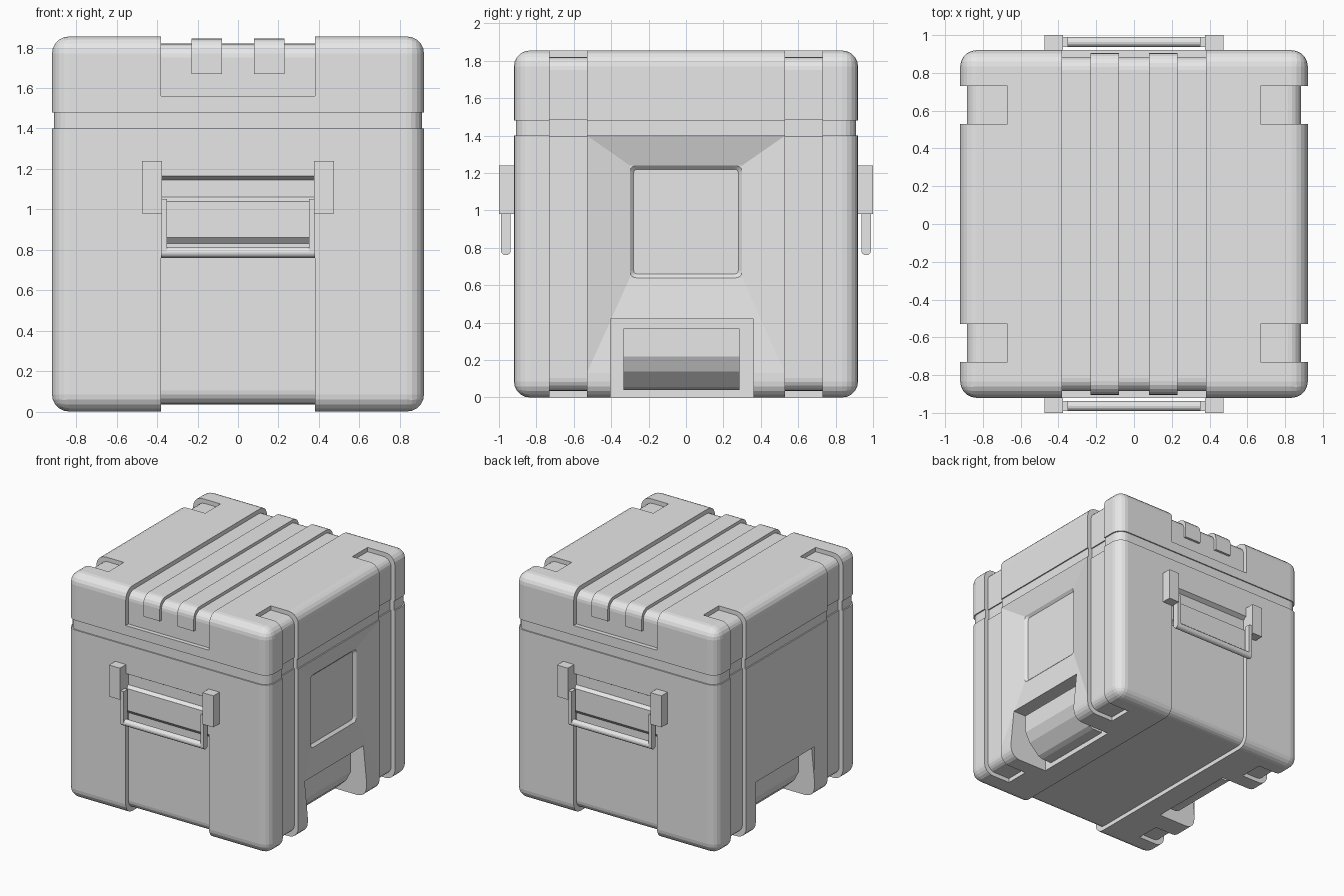
import bpy, bmesh, math
from mathutils import Matrix, Vector

if "Cube" in bpy.data.objects:
    bpy.data.objects.remove(bpy.data.objects["Cube"])

grey = bpy.data.materials.new("light grey plastic")
grey.diffuse_color = (0.8, 0.8, 0.8, 1)
grey.use_nodes = True
grey.node_tree.nodes["Principled BSDF"].inputs["Base Color"].default_value = grey.diffuse_color


def finish(name, bm, turn=0):
    bmesh.ops.recalc_face_normals(bm, faces=bm.faces)
    bm.transform(Matrix.Rotation(math.pi * turn, 4, 'Z'))
    me = bpy.data.meshes.new(name)
    bm.to_mesh(me)
    bm.free()
    me.materials.append(grey)
    ob = bpy.data.objects.new(name, me)
    bpy.context.collection.objects.link(ob)
    return ob


def loft(name, ring_a, ring_b, turn=0):
    """Closed solid between two matching rings of points."""
    bm = bmesh.new()
    a = [bm.verts.new(p) for p in ring_a]
    b = [bm.verts.new(p) for p in ring_b]
    bm.faces.new(a)
    bm.faces.new(b[::-1])
    n = len(a)
    for i in range(n):
        j = (i + 1) % n
        bm.faces.new((a[i], b[i], b[j], a[j]))
    return finish(name, bm, turn)


def prism(name, pts, axis, lo, hi, turn=0):
    """Extrude a (y,z) profile along x, or an (x,z) profile along y."""
    put = (lambda t, p: (t, p[0], p[1])) if axis == 'x' else (lambda t, p: (p[0], t, p[1]))
    return loft(name, [put(lo, p) for p in pts], [put(hi, p) for p in pts], turn)


def rbox(name, lo, hi, r=0, pick=lambda d, m: True, turn=0):
    """Box with rounded edges where pick(direction, midpoint) is true."""
    bm = bmesh.new()
    bmesh.ops.create_cube(bm, size=1)
    lo, hi = Vector(lo), Vector(hi)
    for v in bm.verts:
        v.co = Vector([lo[i] if v.co[i] < 0 else hi[i] for i in range(3)])
    if r:
        es = []
        for e in bm.edges:
            d = e.verts[1].co - e.verts[0].co
            m = (e.verts[0].co + e.verts[1].co) / 2
            if pick([abs(c) > 1e-4 for c in d], m):
                es.append(e)
        bmesh.ops.bevel(bm, geom=es, offset=r, segments=5, profile=0.5, affect='EDGES')
    return finish(name, bm, turn)


def cut(ob, cutters):
    for c in cutters:
        m = ob.modifiers.new("cut", 'BOOLEAN')
        m.operation, m.solver, m.object = 'DIFFERENCE', 'EXACT', c
    bpy.context.view_layer.update()
    dg = bpy.context.evaluated_depsgraph_get()
    me = bpy.data.meshes.new_from_object(ob.evaluated_get(dg))
    ob.modifiers.clear()
    ob.data = me


def rrect(x, h, cz, r):
    """Rounded square ring in the plane x = constant."""
    pts = []
    for k in range(4):
        a0 = k * math.pi / 2
        cy = (h - r) * (1 if k in (0, 3) else -1)
        dz = (h - r) * (1 if k in (0, 1) else -1)
        for i in range(4):
            a = a0 + i * math.pi / 6
            pts.append((x, cy + r * math.cos(a), cz + dz + r * math.sin(a)))
    return pts


# main bodies: outer shells, with smaller cores that form the channel floors
not_top = lambda z: (lambda d, m: d[2] or m.z < z)
not_low = lambda z: (lambda d, m: d[2] or m.z > z)
upright = lambda d, m: d[2]
S, C = 0.92, 0.885
body = rbox("body_shell", (-S, -S, 0), (S, S, 1.40), 0.085, not_top(0.3))
lid = rbox("lid_shell", (-S, -S, 1.48), (S, S, 1.855), 0.085, not_low(1.7))
neck = rbox("seam_band", (-0.91, -0.91, 1.39), (0.91, 0.91, 1.49), 0.08, upright)
body_core = rbox("body_core", (-C, -C, 0.035), (C, C, 1.395), 0.07, not_top(0.3))
lid_core = rbox("lid_core", (-C, -C, 1.485), (C, C, 1.82), 0.07, not_low(1.7))
rbox("seam_core", (-0.875, -0.875, 1.38), (0.875, 0.875, 1.5), 0.07, upright)

# cutters: side channels
channels = [rbox("channel_cutter", (0.67, y, -0.1), (1.1, y + 0.2, 2), turn=t)
            for t in (0, 1) for y in (0.53, -0.73)]
# cutters: wide centre strip on the lid and on the body
lid_strip = prism("lid_strip_cutter", [(-1, 1.56), (-.72, 1.56), (-.72, 1.7), (.72, 1.7),
                  (.72, 1.56), (1, 1.56), (1, 2), (-1, 2)], 'x', -0.38, 0.38)
half = [(1, -.1), (1, 1.211), (.885, 1.145), (.72, 1.145), (.72, .2)]
body_strip = prism("body_strip_cutter", half + [(-y, z) for y, z in half[::-1]],
                   'x', -0.38, 0.38)
# cutters: sloped side panel, square window and bottom pocket
panels, pockets = [], []
for t in (0, 1):
    inner = [(-.3, .64), (.3, .64), (.3, 1.24), (-.3, 1.24)]
    outer = [(-.53, .13), (.53, .13), (.53, 1.40), (-.53, 1.40)]
    far = [(a[0] + (b[0] - a[0]) * 1.4, a[1] + (b[1] - a[1]) * 1.4)
           for a, b in zip(inner, outer)]
    panels.append(loft("panel_cutter", [(0.87, *p) for p in inner],
                       [(0.94, *p) for p in far], t))
    panels.append(loft("window_cutter", rrect(0.85, 0.28, 0.94, 0.02),
                       rrect(0.875, 0.305, 0.94, 0.035), t))
    pockets.append(prism("pocket_cutter", [(1, -.1), (1, .42), (.57, .42), (.57, -.1)],
                         'y', -0.405, 0.36, t))

cut(body, channels + [body_strip] + panels + pockets)
cut(lid, channels + [lid_strip])
cut(neck, channels)
cut(body_core, panels + pockets)
for c in channels + panels + pockets + [lid_strip, body_strip]:
    bpy.data.objects.remove(c)

# lid ribs, wrapping over the front and back edges
for i, x in enumerate((-0.23, 0.08)):
    rbox(f"lid_rib_{i}", (x, -0.905, 1.67), (x + 0.15, 0.905, 1.845), 0.075,
         lambda d, m: d[0] and m.z > 1.75)

for t, side in enumerate(("front", "back")):
    # raised block behind the handle
    prism(f"{side}_handle_block", [(-.86, .83), (-.885, .83), (-.912, .86), (-.912, 1.04),
          (-.885, 1.06), (-.86, 1.06)], 'x', -0.38, 0.38, t)
    # handle brackets, arms and grip
    for s, lr in ((-1, "left"), (1, "right")):
        xs = sorted((s * 0.377, s * 0.475))
        rbox(f"{side}_{lr}_bracket", (xs[0], -1.0, 0.98), (xs[1], -0.9, 1.24), turn=t)
        xs = sorted((s * 0.35, s * 0.38))
        rbox(f"{side}_{lr}_handle_arm", (xs[0], -0.99, 0.785), (xs[1], -0.937, 1.05), turn=t)
    ring = [(-0.9635 + 0.0265 * math.cos(k * math.pi / 8),
             0.787 + 0.0265 * math.sin(k * math.pi / 8)) for k in range(16)]
    prism(f"{side}_handle_grip", ring, 'x', -0.38, 0.38, t)

# rounded roller housings in the bottom pockets
for t, side in enumerate(("right", "left")):
    prism(f"{side}_roller", [(.56, .37), (.83, .37), (.83, .22), (.79, .14), (.70, .055),
          (.66, .04), (.56, .04)], 'y', -0.335, 0.285, t)
